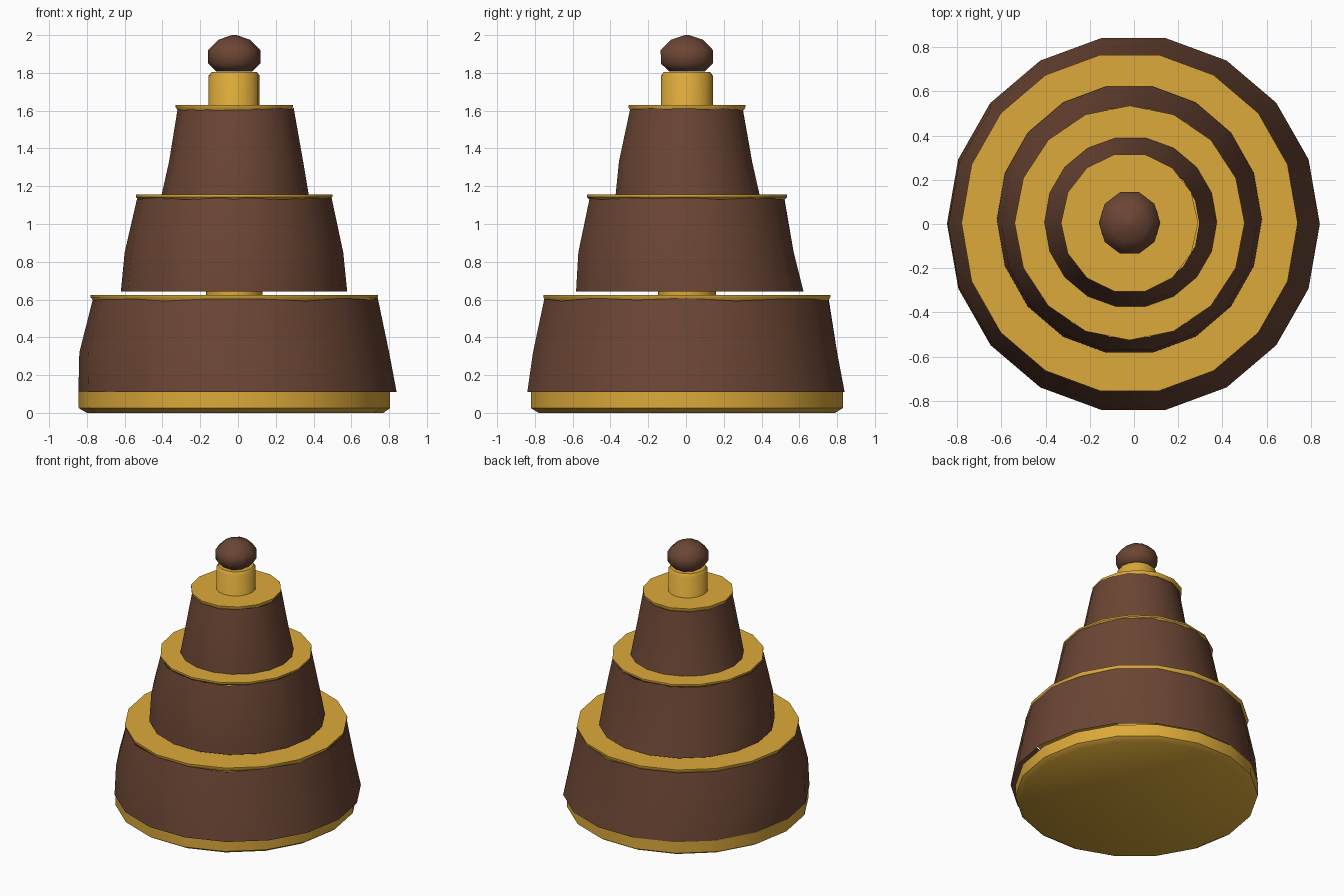
import bpy, bmesh, math

if "Cube" in bpy.data.objects:
    bpy.data.objects.remove(bpy.data.objects["Cube"])


def material(name, rgb):
    m = bpy.data.materials.new(name)
    m.diffuse_color = (*rgb, 1.0)
    m.use_nodes = True
    m.node_tree.nodes["Principled BSDF"].inputs["Base Color"].default_value = m.diffuse_color
    return m


brown = material("chocolate_brown", (0.147, 0.060, 0.034))
gold = material("golden_yellow", (0.72, 0.40, 0.042))


def lathe(name, rings, sides, mat, cap_bottom=True, cap_top=True, wobble=0.0, angle=40):
    """Stack of rings (x_min, x_max, y_min, y_max, z), skinned into one part."""
    bm = bmesh.new()
    loops = []
    for k, (x0, x1, y0, y1, z) in enumerate(rings):
        cx, cy, rx, ry = (x0 + x1) / 2, (y0 + y1) / 2, (x1 - x0) / 2, (y1 - y0) / 2
        # flats face +-y, so the y radius is measured to the flat
        ry /= math.cos(math.pi / sides)
        last = k == len(rings) - 1
        loop = []
        for i in range(sides):
            a = 2 * math.pi * i / sides
            dz = wobble * math.sin(2.3 * i + k) if last else 0.0
            loop.append(bm.verts.new((cx + rx * math.cos(a), cy + ry * math.sin(a), z + dz)))
        loops.append(loop)
    for lo, hi in zip(loops, loops[1:]):
        for i in range(sides):
            j = (i + 1) % sides
            bm.faces.new((lo[i], lo[j], hi[j], hi[i]))
    if cap_bottom:
        bm.faces.new(loops[0][::-1])
    if cap_top:
        bm.faces.new(loops[-1])
    me = bpy.data.meshes.new(name)
    bm.to_mesh(me)
    bm.free()
    me.materials.append(mat)
    ob = bpy.data.objects.new(name, me)
    bpy.context.collection.objects.link(ob)
    bpy.ops.object.select_all(action='DESELECT')
    ob.select_set(True)
    bpy.context.view_layer.objects.active = ob
    bpy.ops.object.shade_smooth_by_angle(angle=math.radians(angle))
    return ob


def round_ring(r, z, cx=-0.02, cy=0.005):
    return (cx - r, cx + r, cy - r, cy + r, z)


# Golden base plate with a small lower bevel
lathe("base_plate", [(-0.80, 0.77, -0.78, 0.79, 0.0), (-0.843, 0.805, -0.82, 0.83, 0.025),
                     (-0.845, 0.805, -0.82, 0.83, 0.115)], 18, gold)

# Tapered brown tiers, open underneath
lathe("lower_tier", [(-0.845, 0.84, -0.84, 0.84, 0.11), (-0.84, 0.80, -0.81, 0.80, 0.32),
                     (-0.77, 0.74, -0.75, 0.755, 0.60)], 18, brown, False, False, 0.008)
lathe("middle_tier", [(-0.62, 0.578, -0.582, 0.622, 0.643), (-0.60, 0.557, -0.57, 0.57, 0.85),
                      (-0.535, 0.495, -0.51, 0.52, 1.135)], 18, brown, False, False, 0.006)
lathe("upper_tier", [(-0.405, 0.375, -0.373, 0.39, 1.152), (-0.365, 0.345, -0.355, 0.35, 1.33),
                     (-0.32, 0.295, -0.295, 0.30, 1.61)], 18, brown, False, False, 0.004)

# Golden discs closing each tier
lathe("lower_disc", [round_ring(0.745, 0.592), round_ring(0.76, 0.612), round_ring(0.76, 0.624)], 18, gold)
lathe("middle_disc", [round_ring(0.505, 1.127), round_ring(0.52, 1.143), round_ring(0.52, 1.155)], 16, gold)
lathe("upper_disc", [round_ring(0.30, 1.602), round_ring(0.31, 1.618), round_ring(0.31, 1.63)], 14, gold)

# Central post through all tiers
lathe("centre_post", [round_ring(0.135, 0.05), round_ring(0.135, 1.785), round_ring(0.12, 1.805)], 16, gold)
# Small collar in the gap above the lower disc
lathe("post_collar", [round_ring(0.15, 0.62), round_ring(0.15, 0.643)], 16, gold)

# Faceted ball finial
lathe("ball_finial", [round_ring(0.095, 1.808), round_ring(0.138, 1.85), round_ring(0.139, 1.92),
                      round_ring(0.085, 1.975), round_ring(0.012, 2.0)], 10, brown, angle=60)
